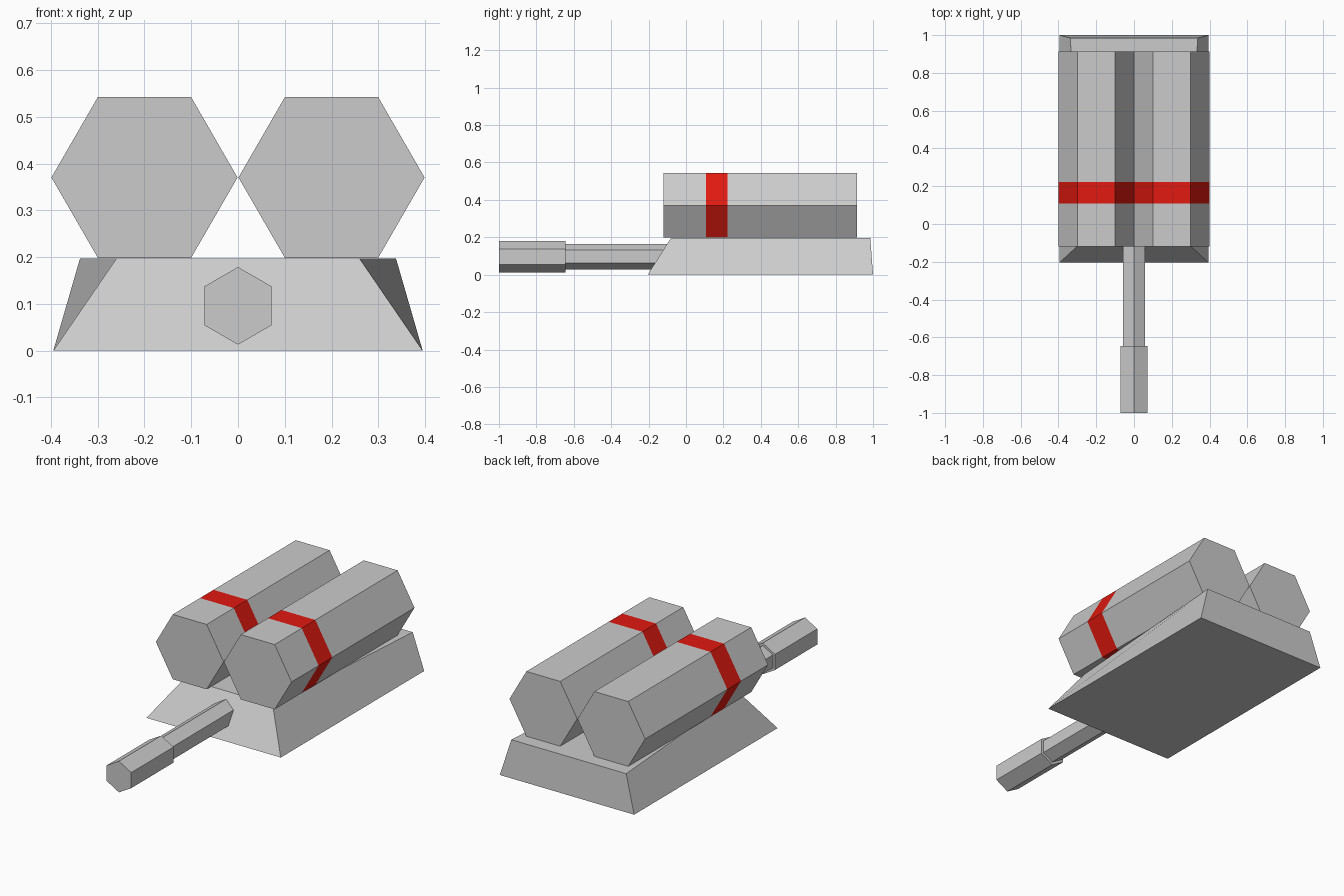
import bpy, bmesh, math

if "Cube" in bpy.data.objects:
    bpy.data.objects.remove(bpy.data.objects["Cube"])

red = bpy.data.materials.new("red_band")
red.diffuse_color = (0.75, 0.01, 0.005, 1)
red.use_nodes = True
red.node_tree.nodes["Principled BSDF"].inputs["Base Color"].default_value = red.diffuse_color
grey = bpy.data.materials.new("grey")
grey.diffuse_color = (0.8, 0.8, 0.8, 1)
grey.use_nodes = True
grey.node_tree.nodes["Principled BSDF"].inputs["Base Color"].default_value = grey.diffuse_color


def loft(name, rings, band=None):
    """Join successive rings of points with quads, cap both ends."""
    bm = bmesh.new()
    loops = [[bm.verts.new(p) for p in ring] for ring in rings]
    n = len(loops[0])
    for s, (a, b) in enumerate(zip(loops, loops[1:])):
        for i in range(n):
            j = (i + 1) % n
            f = bm.faces.new((a[i], a[j], b[j], b[i]))
            f.material_index = int(s == band)
    bm.faces.new(loops[0])
    bm.faces.new(loops[-1])
    bmesh.ops.recalc_face_normals(bm, faces=bm.faces)
    me = bpy.data.meshes.new(name)
    bm.to_mesh(me)
    bm.free()
    if band is not None:
        me.materials.append(grey)
        me.materials.append(red)
    ob = bpy.data.objects.new(name, me)
    bpy.context.collection.objects.link(ob)
    return ob


def hexagon(cx, y, cz, r, turn=0.0):
    return [(cx + r * math.cos(turn + i * math.pi / 3), y,
             cz + r * math.sin(turn + i * math.pi / 3)) for i in range(6)]


# Tapered base block with sloping front
loft("base", [
    [(-0.395, -0.205, 0), (0.395, -0.205, 0), (0.395, 1, 0), (-0.395, 1, 0)],
    [(-0.26, -0.08, 0.197), (0.26, -0.08, 0.197),
     (0.338, 0.985, 0.197), (-0.338, 0.985, 0.197)],
])

# Pair of hexagonal tanks, each with a flush red band
tank = loft("tanks", [hexagon(0.2, y, 0.3705, 0.199)
                      for y in (-0.12, 0.108, 0.222, 0.913)], band=1)
tank.modifiers.new("Mirror", 'MIRROR').use_mirror_merge = False

# Barrel and thicker muzzle, hexagons standing on a corner
up = math.pi / 6
loft("barrel", [hexagon(0, y, 0.097, 0.068, up) for y in (-0.645, -0.07)])
loft("muzzle", [hexagon(0, y, 0.096, 0.083, up) for y in (-1.0, -0.645)])
